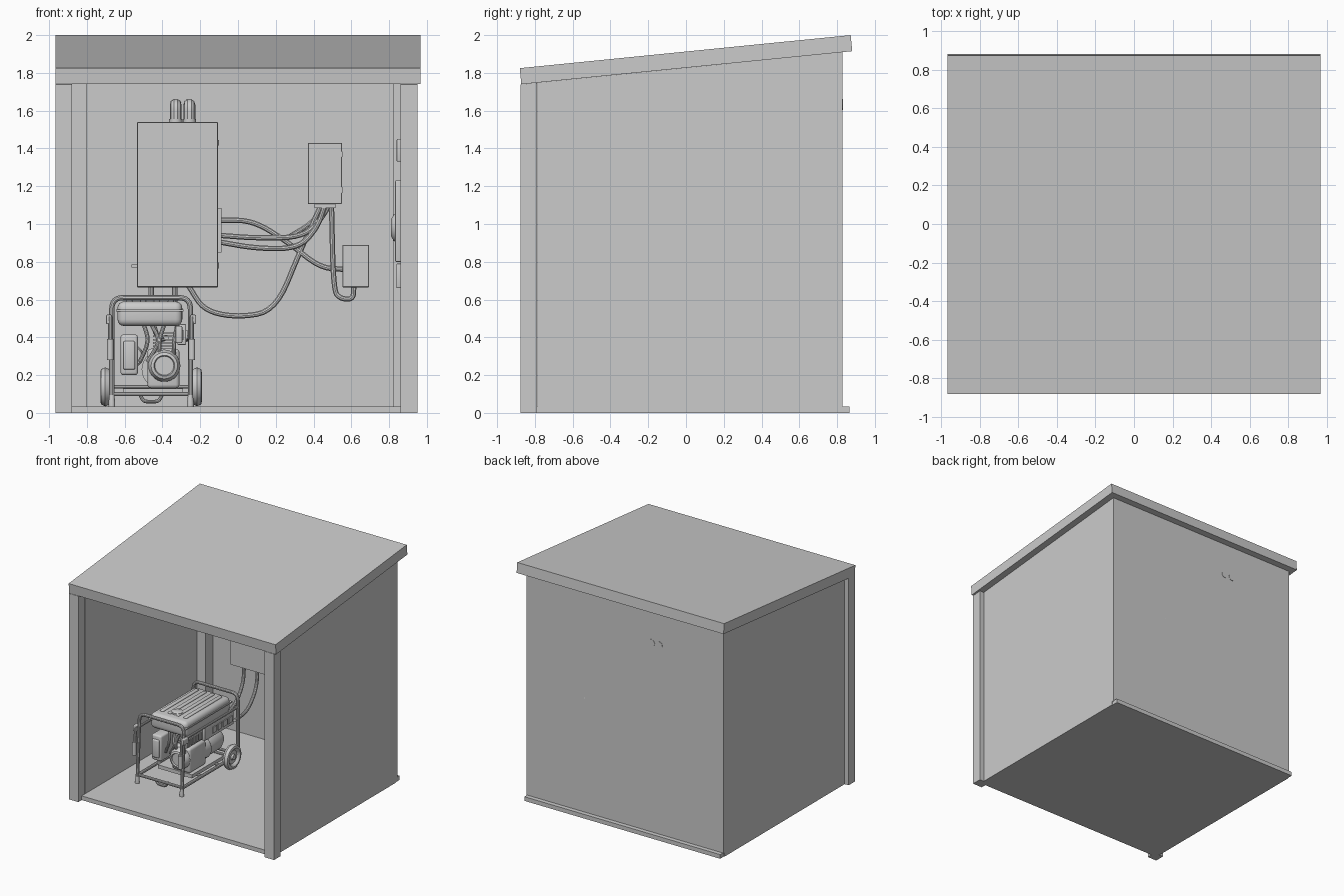
import bpy, bmesh, math
from mathutils import Vector, Matrix

cube = bpy.data.objects.get("Cube")
if cube:
    bpy.data.objects.remove(cube)

grey = bpy.data.materials.new("plain grey")
grey.use_nodes = True
COLOR = (0.6, 0.6, 0.6, 1)
grey.diffuse_color = COLOR
grey.node_tree.nodes["Principled BSDF"].inputs["Base Color"].default_value = COLOR


def finish(name, mesh, smooth=False):
    mesh.name = name
    mesh.materials.clear()
    mesh.materials.append(grey)
    ob = bpy.data.objects.new(name, mesh)
    bpy.context.collection.objects.link(ob)
    if smooth:
        bpy.ops.object.select_all(action='DESELECT')
        ob.select_set(True)
        bpy.context.view_layer.objects.active = ob
        bpy.ops.object.shade_smooth_by_angle(angle=math.radians(35))
    return ob


def box(name, x, y, z, bevel=0.0, segments=3):
    """Box between (low, high) pairs, with optional rounded edges."""
    bm = bmesh.new()
    size = [b - a for a, b in (x, y, z)]
    mid = [(a + b) / 2 for a, b in (x, y, z)]
    bmesh.ops.create_cube(bm, size=1, matrix=Matrix.Translation(mid) @ Matrix.Diagonal((*size, 1)))
    if bevel:
        bmesh.ops.bevel(bm, geom=bm.edges[:], offset=bevel, segments=segments, profile=0.5, affect='EDGES')
    me = bpy.data.meshes.new(name)
    bm.to_mesh(me)
    bm.free()
    return finish(name, me, bevel > 0)


def prism(name, x, profile):
    """Extrude a (y, z) outline along x."""
    bm = bmesh.new()
    face = bm.faces.new([bm.verts.new((x[0], y, z)) for y, z in profile])
    ext = bmesh.ops.extrude_face_region(bm, geom=[face], use_keep_orig=True)
    bmesh.ops.translate(bm, vec=(x[1] - x[0], 0, 0), verts=[g for g in ext["geom"] if isinstance(g, bmesh.types.BMVert)])
    bmesh.ops.recalc_face_normals(bm, faces=bm.faces)
    me = bpy.data.meshes.new(name)
    bm.to_mesh(me)
    bm.free()
    return finish(name, me)


def lathe(name, center, axis, profile, n=28):
    """Revolve (radius, offset) points about an axis through center."""
    bm = bmesh.new()
    rings = [[bm.verts.new((r * math.cos(math.tau * i / n), r * math.sin(math.tau * i / n), h))
              for i in range(n)] for r, h in profile]
    for a, b in zip(rings, rings[1:]):
        for i in range(n):
            bm.faces.new((a[i], a[(i + 1) % n], b[(i + 1) % n], b[i]))
    bm.faces.new(rings[0])
    bm.faces.new(rings[-1])
    bmesh.ops.recalc_face_normals(bm, faces=bm.faces)
    rot = Vector((0, 0, 1)).rotation_difference(Vector(axis)).to_matrix().to_4x4()
    bm.transform(Matrix.Translation(center) @ rot)
    me = bpy.data.meshes.new(name)
    bm.to_mesh(me)
    bm.free()
    return finish(name, me, True)


def tube(name, pts, r, fillet=0.05):
    """Round tube along a path whose corners are filleted."""
    pts = [Vector(p) for p in pts]
    path = [pts[0]]
    for a, b, c in zip(pts, pts[1:], pts[2:]):
        p = b + (a - b).normalized() * min(fillet, (a - b).length * 0.49)
        q = b + (c - b).normalized() * min(fillet, (c - b).length * 0.49)
        for i in range(7):
            t = i / 6
            path.append(p * (1 - t) ** 2 + b * 2 * t * (1 - t) + q * t * t)
    path.append(pts[-1])
    cu = bpy.data.curves.new(name, 'CURVE')
    cu.dimensions = '3D'
    cu.bevel_depth, cu.bevel_resolution, cu.use_fill_caps = r, 3, True
    sp = cu.splines.new('POLY')
    sp.points.add(len(path) - 1)
    for p, v in zip(sp.points, path):
        p.co = (*v, 1)
    tmp = bpy.data.objects.new(name + " path", cu)
    me = bpy.data.meshes.new_from_object(tmp)
    bpy.data.objects.remove(tmp)
    return finish(name, me, True)


def under_roof(y):
    return 1.74 + (y + 0.87) * 0.1


# Shed shell: the side walls sit between the outer and inner faces of the posts
prism("roof", (-0.967, 0.967), [(-0.88, 1.825), (0.872, 2.0), (0.88, 1.915), (-0.872, 1.74)])
box("floor", (-0.925, 0.905), (-0.83, 0.82), (0, 0.035))
box("back_sill", (-0.925, 0.905), (0.815, 0.865), (0, 0.035))
for name, x in (("right_wall", (-0.93, -0.88)), ("left_wall", (0.86, 0.91))):
    prism(name, x, [(-0.785, 0), (0.812, 0), (0.812, under_roof(0.812)), (-0.785, under_roof(-0.785))])
prism("back_wall", (-0.93, 0.91), [(0.81, 0.03), (0.828, 0.03), (0.828, under_roof(0.828)), (0.81, under_roof(0.81))])
for side, xf, xb in (("right", (-0.967, -0.88), (-0.88, -0.80)), ("left", (0.86, 0.95), (0.82, 0.86))):
    for end, x, y in (("front", xf, (-0.875, -0.79)), ("back", xb, (0.71, 0.81))):
        prism(f"{side}_{end}_post", x, [(y[0], 0), (y[1], 0), (y[1], under_roof(y[1])), (y[0], under_roof(y[0]))])

# Wall cabinets
box("main_cabinet", (-0.535, -0.105), (0.67, 0.81), (0.665, 1.54), 0.004, 1)
box("main_cabinet_door", (-0.532, -0.108), (0.662, 0.672), (0.668, 1.537))
box("cable_plate", (-0.105, -0.088), (0.71, 0.80), (0.85, 1.085))
box("cabinet_stub", (-0.565, -0.53), (0.73, 0.75), (0.77, 0.785))
for z in (0.78, 1.43):
    box("cabinet_hinge", (-0.107, -0.1), (0.67, 0.69), (z - 0.015, z + 0.015))
box("upper_small_cabinet", (0.37, 0.55), (0.70, 0.81), (1.105, 1.43), 0.003, 1)
for z in (1.18, 1.37):
    box("small_cabinet_hinge", (0.548, 0.553), (0.70, 0.72), (z - 0.015, z + 0.015))
box("cable_collar", (0.405, 0.515), (0.73, 0.80), (1.085, 1.106))
box("lower_small_cabinet", (0.553, 0.693), (0.73, 0.81), (0.665, 0.89), 0.003, 1)

# Elbow pipes ending in the back wall
for x in (-0.33, -0.257):
    tube("elbow_pipe", [(x, 0.75, 1.53), (x, 0.75, 1.632), (x, 0.831, 1.632)], 0.031, 0.035)
    lathe("pipe_collar", (x, 0.75, 1.54), (0, 0, 1), [(0.035, 0), (0.035, 0.015)])

# Cables on the back wall
cables = [
    [(-0.1, 1.02), (0.08, 1.02), (0.27, 0.90), (0.43, 0.77), (0.555, 0.76)],
    [(-0.1, 0.94), (0.1, 0.925), (0.35, 0.93), (0.45, 1.04), (0.48, 1.1)],
    [(-0.1, 0.905), (0.1, 0.87), (0.32, 0.87), (0.42, 0.98), (0.46, 1.1)],
    [(-0.26, 0.67), (-0.18, 0.54), (0.0, 0.505), (0.2, 0.54), (0.33, 0.86), (0.44, 1.1)],
    [(0.495, 1.1), (0.505, 0.65), (0.54, 0.605), (0.61, 0.6), (0.613, 0.67)]]
for i, c in enumerate(cables):
    depth = 0.77 - 0.012 * (i % 3)
    tube("wall_cable", [(x, depth, z) for x, z in c], 0.0145, 0.3)
tube("wall_cable_bulge", [(0.26, 0.785, 0.925), (0.37, 0.827, 0.99), (0.47, 0.785, 1.09)], 0.012, 0.3)

# Fixtures on the left wall
box("fixture_top", (0.84, 0.865), (0.1, 0.22), (1.33, 1.45), 0.006)
box("fixture_middle", (0.832, 0.865), (0.05, 0.28), (0.80, 1.23), 0.006)
box("fixture_bottom", (0.838, 0.865), (0.1, 0.22), (0.66, 0.79), 0.006)
lathe("fixture_dial", (0.835, 0.165, 0.98), (-1, 0, 0), [(0.075, 0), (0.07, 0.01), (0.045, 0.025)])

# Generator frame: two hoops, base and side rails
GX = -0.46
L, R = GX - 0.208, GX + 0.208
for name, y, foot in (("front_hoop", -0.36, 0.04), ("back_hoop", 0.36, 0.10)):
    lean = -0.03 if y < 0 else 0
    tube(name, [(L, y + lean, foot), (L, y, 0.61), (R, y, 0.61), (R, y + lean, foot)], 0.014, 0.06)
for s, x in (("right", L), ("left", R)):
    tube(s + "_base_rail", [(x, -0.38, 0.10), (x, 0.36, 0.10)], 0.014)
    tube(s + "_top_rail", [(x, -0.36, 0.50), (x, 0.36, 0.50)], 0.011)
    lathe(s + "_front_foot", (x, -0.39, 0.035), (0, 0, 1), [(0.018, 0), (0.018, 0.02), (0.013, 0.06)], 16)
    out = -1 if x < GX else 1
    box(s + "_handle_bracket", tuple(sorted((x, x + out * 0.03))), (-0.41, -0.34), (0.47, 0.52), 0.006)
    tube(s + "_fold_handle", [(x + out * 0.008, -0.40, 0.51), (x + out * 0.008, -0.42, 0.28)], 0.012)
    lathe(s + "_handle_grip", (x + out * 0.008, -0.42, 0.28), (0, 0, 1), [(0.017, 0), (0.017, 0.11)], 16)
    # Wheel with rounded tyre and sunken hub
    lathe(s + "_wheel", (x + out * 0.035, 0.23, 0.138), (out, 0, 0),
          [(0.06, -0.018), (0.075, -0.026), (0.093, -0.022), (0.103, 0), (0.093, 0.022), (0.075, 0.026),
           (0.062, 0.018), (0.055, 0.006), (0.025, 0.006), (0.022, 0.022)], 36)
tube("axle", [(L - 0.03, 0.23, 0.138), (R + 0.03, 0.23, 0.138)], 0.01)
for y in (-0.38, -0.12, 0.12, 0.36):
    tube("base_crossbar", [(L, y, 0.10), (R, y, 0.10)], 0.012)
tube("front_skid", [(GX - 0.06, -0.36, 0.1), (GX - 0.04, -0.36, 0.06), (GX + 0.04, -0.36, 0.06), (GX + 0.06, -0.36, 0.1)], 0.01, 0.02)

# Fuel tank with ribs, seam and cap
box("fuel_tank", (GX - 0.178, GX + 0.165), (-0.27, 0.33), (0.46, 0.59), 0.035, 4)
box("tank_seam", (GX - 0.185, GX + 0.172), (-0.278, 0.338), (0.537, 0.547))
for i in range(4):
    x = GX - 0.115 + i * 0.073
    box("tank_rib", (x - 0.016, x + 0.016), (-0.2, 0.28), (0.58, 0.60), 0.007)
lathe("tank_cap", (GX, -0.15, 0.59), (0, 0, 1), [(0.045, 0), (0.045, 0.012), (0.035, 0.018)])

# Control panel on the left side
box("control_panel", (GX + 0.14, GX + 0.185), (-0.05, 0.34), (0.36, 0.47), 0.006)
for i in range(4):
    box("panel_socket", (GX + 0.184, GX + 0.192), (0.05 + i * 0.07, 0.1 + i * 0.07), (0.39, 0.44))
box("vent_panel", (GX + 0.13, GX + 0.165), (-0.26, -0.05), (0.37, 0.46), 0.005)
for i in range(5):
    box("panel_vent", (GX + 0.16, GX + 0.172), (-0.25 + i * 0.038, -0.23 + i * 0.038), (0.385, 0.44))

# Engine, alternator, air filter and muffler
box("engine_block", (GX - 0.02, GX + 0.15), (-0.2, 0.02), (0.13, 0.34), 0.02)
lathe("recoil_starter", (GX + 0.07, -0.2, 0.25), (0, -1, 0),
      [(0.085, 0), (0.085, 0.03), (0.07, 0.055), (0.055, 0.06), (0.05, 0.05), (0.02, 0.05)])
for i in range(6):
    z = 0.33 + i * 0.018
    box("cylinder_fin", (GX + 0.01, GX + 0.12), (-0.17, -0.03), (z, z + 0.008))
lathe("alternator", (GX + 0.05, 0, 0.23), (0, 1, 0), [(0.1, 0), (0.1, 0.09), (0.092, 0.1), (0.092, 0.25), (0.07, 0.3)])
box("air_filter", (GX - 0.162, GX - 0.07), (-0.27, -0.1), (0.2, 0.415), 0.015)
box("air_filter_cover", (GX - 0.147, GX - 0.085), (-0.285, -0.26), (0.23, 0.38), 0.008)
lathe("muffler", (GX - 0.1, -0.05, 0.3), (0, 1, 0), [(0.05, 0), (0.06, 0.02), (0.06, 0.26), (0.05, 0.28)])
box("engine_mount", (GX - 0.15, GX + 0.17), (-0.2, 0.25), (0.1, 0.13))
for x, dx in ((-0.04, 0.03), (0.0, 0.05), (0.07, -0.03), (0.14, -0.02)):
    tube("engine_hose", [(GX + x, -0.2, 0.47), (GX + x + dx, -0.24, 0.38), (GX + x - 0.02, -0.22, 0.27)], 0.011, 0.2)

# Leads from the cabinet down to the generator
for x in (-0.46, -0.335):
    tube("power_lead", [(x, 0.74, 0.68), (x, 0.73, 0.5), (x + 0.04, 0.55, 0.38), (x + 0.08, 0.32, 0.4)], 0.014, 0.3)
